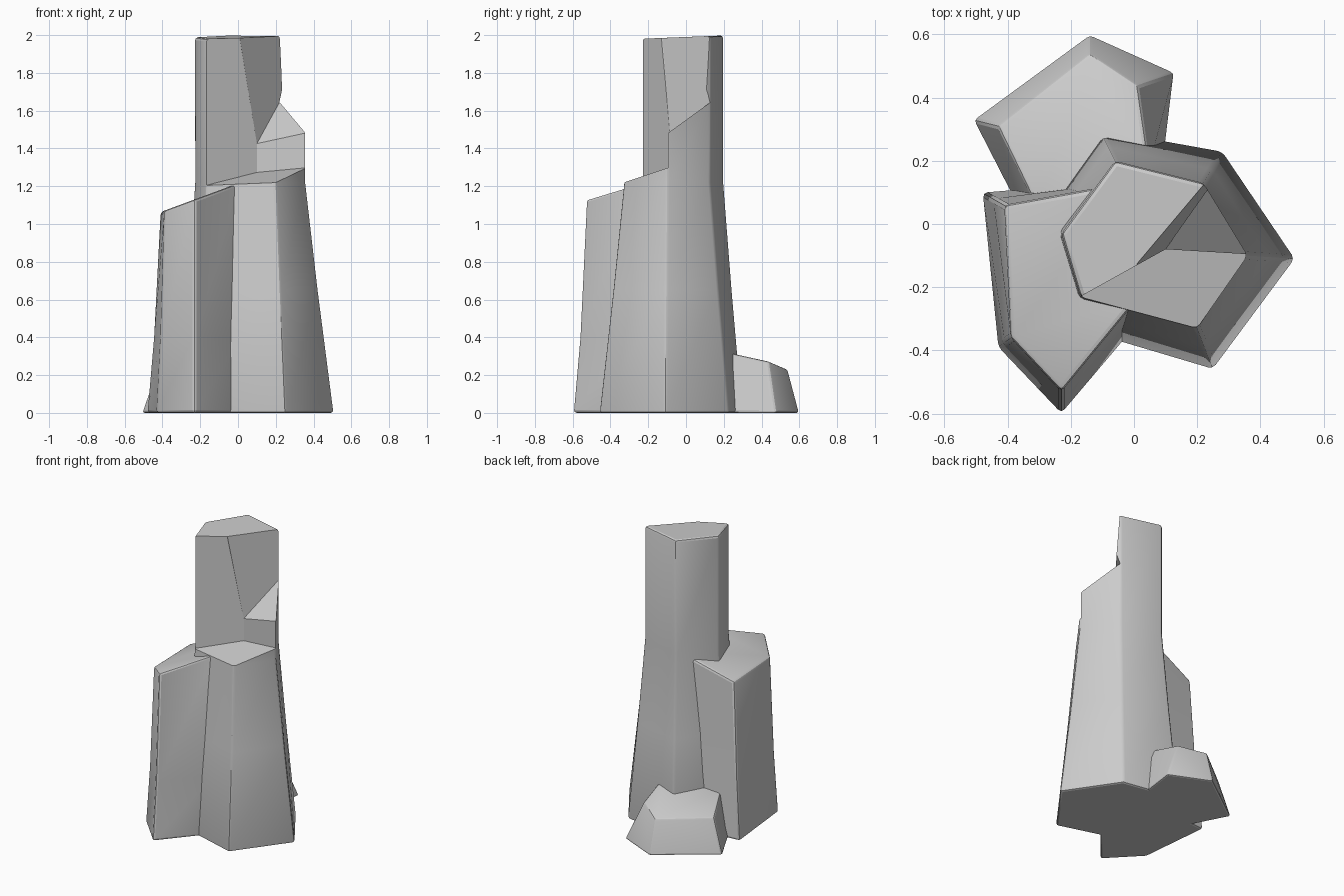
import bpy, bmesh, math

if "Cube" in bpy.data.objects:
    bpy.data.objects.remove(bpy.data.objects["Cube"])


def loft(name, rings, bevel=0.0):
    """Closed solid skinned through rings of 3D points, with optional edge chamfer."""
    bm = bmesh.new()
    vs = [[bm.verts.new(p) for p in r] for r in rings]
    n = len(rings[0])
    for a, b in zip(vs, vs[1:]):
        for i in range(n):
            j = (i + 1) % n
            bm.faces.new((a[i], a[j], b[j], b[i]))
    bm.faces.new(vs[0][::-1])
    bm.faces.new(vs[-1])
    bmesh.ops.recalc_face_normals(bm, faces=bm.faces)
    me = bpy.data.meshes.new(name)
    bm.to_mesh(me)
    bm.free()
    ob = bpy.data.objects.new(name, me)
    bpy.context.collection.objects.link(ob)
    if bevel:
        m = ob.modifiers.new("chamfer", 'BEVEL')
        m.width, m.segments = bevel, 2
        m.limit_method, m.angle_limit = 'ANGLE', math.radians(28)
    return ob


def flat(pts, z):
    return [(x, y, z) for x, y in pts]


def tilt(pts, z0, gx, gy):
    return [(x, y, z0 + gx * x + gy * y) for x, y in pts]


def mix(a, b, t):
    return [(p[0] + (q[0] - p[0]) * t, p[1] + (q[1] - p[1]) * t) for p, q in zip(a, b)]


def finish(ob, cutters=()):
    """Cut, bake the modifiers, then shade by angle."""
    for c in cutters:
        m = ob.modifiers.new("cut", 'BOOLEAN')
        m.operation, m.object, m.solver = 'DIFFERENCE', c, 'EXACT'
        c.hide_render = True
    dg = bpy.context.evaluated_depsgraph_get()
    me = bpy.data.meshes.new_from_object(ob.evaluated_get(dg))
    ob.modifiers.clear()
    ob.data = me
    for c in cutters:
        bpy.data.objects.remove(c)
    bpy.ops.object.select_all(action='DESELECT')
    ob.select_set(True)
    bpy.context.view_layer.objects.active = ob
    bpy.ops.object.shade_smooth_by_angle(angle=math.radians(20))


# Tall six-sided pillar
base = [(0.25, -0.46), (0.51, -0.11), (0.28, 0.23), (-0.11, 0.30), (-0.31, 0.02), (-0.22, -0.32)]
neck = [(0.20, -0.33), (0.36, -0.10), (0.22, 0.13), (-0.06, 0.20), (-0.23, -0.03), (-0.17, -0.23)]
pillar = loft("tall_pillar", [flat(base, 0), flat(mix(base, neck, 0.56), 0.65),
                              flat(neck, 1.22), tilt(neck, 1.99, 0, 0.04)], 0.015)

# Broken front ledge at about z 1.3
a = [(-0.35, -0.33), (0.10, -0.08), (0.6, -0.11), (0.6, -0.7), (-0.35, -0.7)]
ledge = loft("front_ledge_cutter", [tilt(a, 1.283, 0.11, 0.26), flat(a, 2.2)])

# Higher side ledge, with a slightly leaning back wall
b0 = [(0.10, -0.08), (0.34, 0.34), (0.7, 0.34), (0.7, -0.3), (0.10, -0.3)]
b1 = [(0.0, -0.13), (0.39, 0.33), (0.7, 0.34), (0.7, -0.3), (0.0, -0.3)]
side = loft("side_ledge_cutter", [tilt(b0, 1.47, 0.27, 0.89), flat(b1, 2.05)])
finish(pillar, (ledge, side))

# Medium pillar, front left, with sloped top
base = [(-0.48, 0.10), (-0.43, -0.39), (-0.23, -0.60), (0.05, -0.27), (0.0, 0.14)]
top = [(-0.41, 0.06), (-0.39, -0.36), (-0.23, -0.53), (0.0, -0.25), (-0.03, 0.13)]
medium = loft("medium_pillar", [flat(base, 0), flat(mix(base, top, 0.5), 0.4),
                                tilt(top, 1.215, 0.37, 0)], 0.015)
finish(medium)

# Low rock stump at the back
base = [(-0.51, 0.33), (-0.14, 0.60), (0.13, 0.48), (0.09, 0.18), (-0.1, 0.0), (-0.35, 0.02)]
top = [(-0.43, 0.31), (-0.14, 0.54), (0.01, 0.44), (0.05, 0.18), (-0.1, 0.02), (-0.31, 0.06)]
stump = loft("low_stump", [flat(base, 0), tilt(top, 0.357, 0.155, -0.195)], 0.012)
finish(stump)
